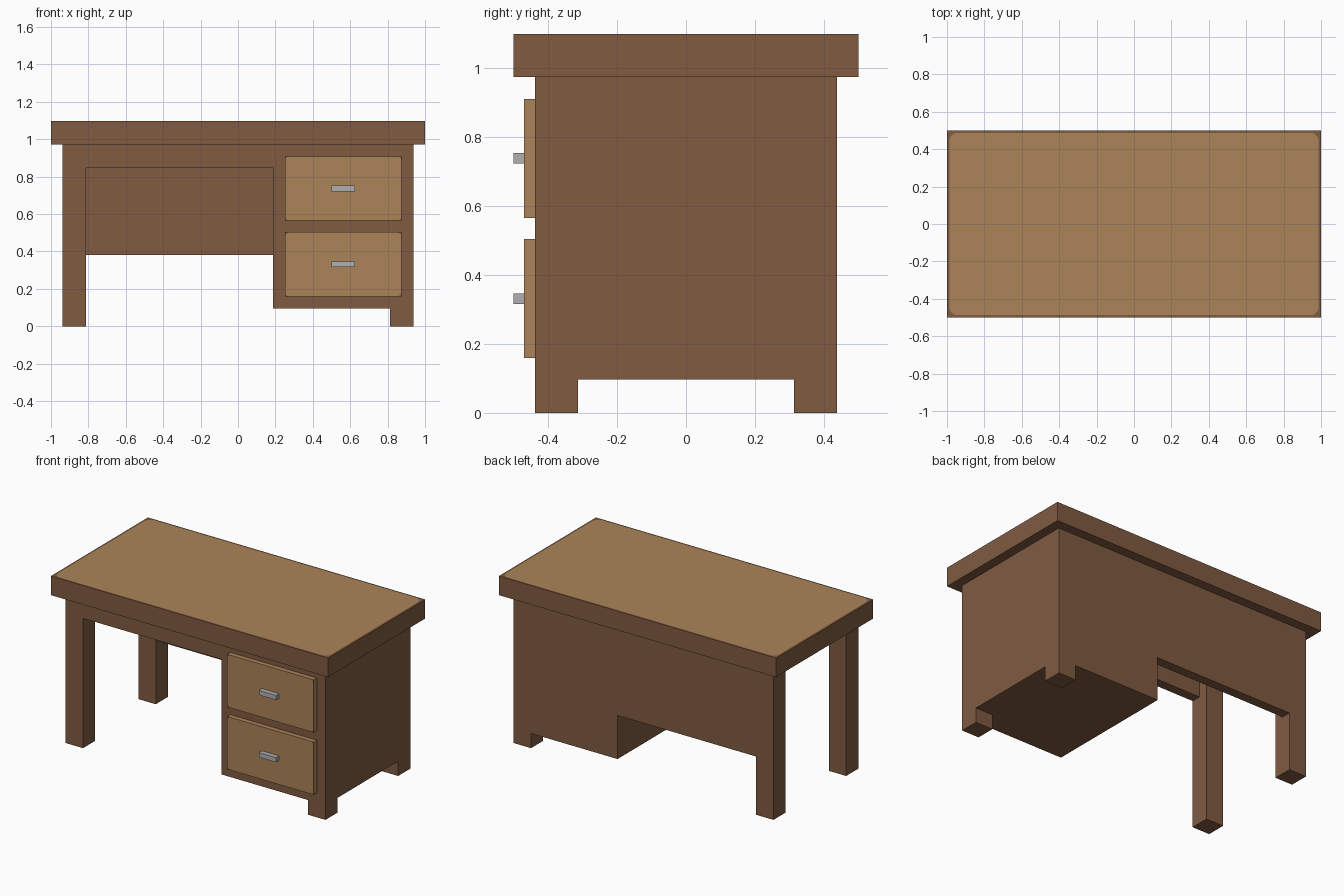
import bpy, bmesh, math
from mathutils import Vector

if "Cube" in bpy.data.objects:
    bpy.data.objects.remove(bpy.data.objects["Cube"], do_unlink=True)


def material(name, rgb):
    m = bpy.data.materials.new(name)
    m.use_nodes = True
    m.diffuse_color = (*rgb, 1)
    m.node_tree.nodes["Principled BSDF"].inputs["Base Color"].default_value = (*rgb, 1)
    return m


BROWN = material("dark brown wood", (0.214, 0.105, 0.053))
TAN = material("light tan wood", (0.407, 0.231, 0.098))
GREY = material("grey metal", (0.434, 0.434, 0.45))


def box_mesh(x, y, z):
    """Box between the given (min, max) ranges."""
    bm = bmesh.new()
    bmesh.ops.create_cube(bm, size=1)
    for v in bm.verts:
        v.co = [r[0] if c < 0 else r[1] for c, r in zip(v.co, (x, y, z))]
    return bm


def finish(name, bm, *mats):
    bmesh.ops.recalc_face_normals(bm, faces=bm.faces[:])
    mesh = bpy.data.meshes.new(name)
    bm.to_mesh(mesh)
    bm.free()
    for m in mats:
        mesh.materials.append(m)
    ob = bpy.data.objects.new(name, mesh)
    bpy.context.collection.objects.link(ob)
    return ob


def box(name, mat, x, y, z):
    return finish(name, box_mesh(x, y, z), mat)


def rounded_panel(bm, normal, u, v, rim, radius):
    """Cut a round-cornered panel into the face along normal and return it."""
    n = Vector(normal)
    face = max(bm.faces, key=lambda f: f.calc_center_median().dot(n))
    if rim:
        bmesh.ops.inset_region(bm, faces=[face], thickness=rim)
    centre = face.calc_center_median()
    half = [max((p.co - centre).dot(a) for p in face.verts) for a in (u, v)]
    for su in (-1, 1):
        for sv in (-1, 1):
            arc = centre + u * su * (half[0] - radius) + v * sv * (half[1] - radius)
            for deg in (18, 45, 72):
                a = math.radians(deg)
                d = u * su * math.cos(a) + v * sv * math.sin(a)
                geom = list(face.verts) + list(face.edges) + [face]
                cut = bmesh.ops.bisect_plane(bm, geom=geom, dist=1e-6,
                                             plane_co=arc + d * radius, plane_no=d)
                face = max((f for f in cut["geom"] if isinstance(f, bmesh.types.BMFace)),
                           key=lambda f: f.calc_area())
    return face


X, Y, Z = Vector((1, 0, 0)), Vector((0, 1, 0)), Vector((0, 0, 1))
TOP, UNDER, FLOOR = 1.097, 0.972, 0.096   # desktop top, desktop underside, cabinet base

# Desktop slab with an inlaid tan surface
bm = box_mesh((-1, 1), (-0.5, 0.5), (UNDER, TOP))
rounded_panel(bm, Z, X, Y, 0.018, 0.045).material_index = 1
finish("desktop", bm, BROWN, TAN)

# Legs: full height on the left, short feet under the cabinet on the right
for place, y in (("front", (-0.4375, -0.3125)), ("back", (0.3125, 0.4375))):
    box(place + "_left_leg", BROWN, (-0.9375, -0.8125), y, (0, UNDER))
    box(place + "_right_foot", BROWN, (0.8125, 0.9375), y, (0, FLOOR))

# Drawer cabinet, front apron and back panel
box("cabinet", BROWN, (0.1875, 0.9375), (-0.4375, 0.4375), (FLOOR, UNDER))
box("front_apron", BROWN, (-0.8125, 0.1875), (-0.4375, -0.375), (0.847, UNDER))
box("back_panel", BROWN, (-0.8125, 0.1875), (0.375, 0.4375), (0.38, UNDER))

# Drawers with dark front corners, each with a handle
for name, low in (("lower", 0.159), ("upper", 0.565)):
    bm = box_mesh((0.25, 0.875), (-0.469, -0.4375), (low, low + 0.344))
    panel = rounded_panel(bm, -Y, X, Z, 0, 0.03)
    bm.normal_update()
    for f in bm.faces:
        f.material_index = 1 if f.normal.y < -0.9 and f != panel else 0
    finish(name + "_drawer", bm, TAN, BROWN)
    mid = low + 0.172
    box(name + "_handle", GREY, (0.5, 0.625), (-0.5, -0.469), (mid - 0.015, mid + 0.015))
